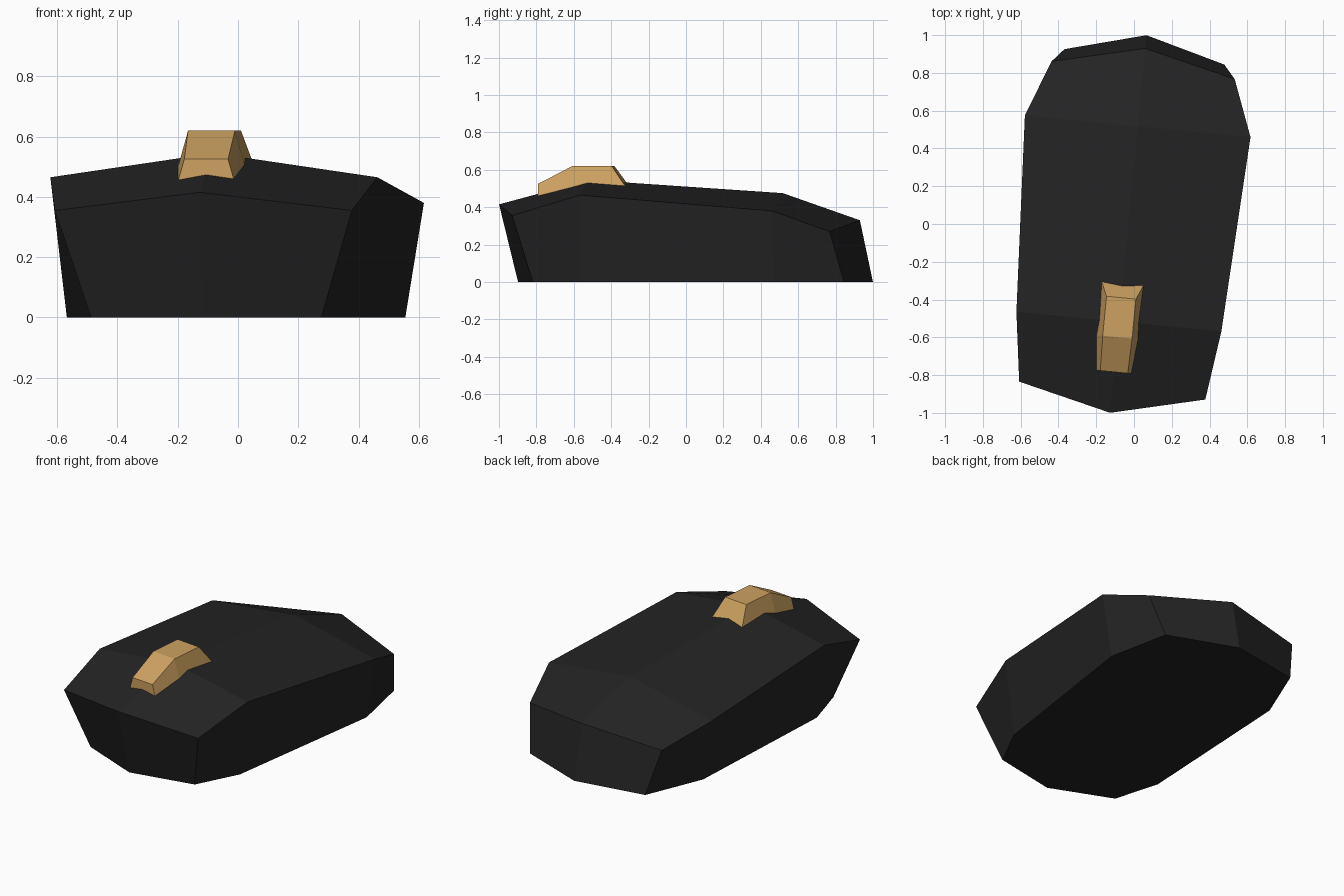
import bpy
import bmesh
import math

if "Cube" in bpy.data.objects:
    bpy.data.objects.remove(bpy.data.objects["Cube"], do_unlink=True)


def make_material(name, rgb):
    mat = bpy.data.materials.new(name)
    mat.use_nodes = True
    color = (*rgb, 1.0)
    mat.diffuse_color = color
    mat.node_tree.nodes["Principled BSDF"].inputs["Base Color"].default_value = color
    return mat


def section(top, bottom):
    """Mirrored ring; each rim is (half width, side y, side z, centre y, centre z)."""
    w, ys, zs, yc, zc = top
    v, yb, zb, yd, zd = bottom
    return [(-w, ys, zs), (0, yc, zc), (w, ys, zs),
            (v, yb, zb), (0, yd, zd), (-v, yb, zb)]


def loft(name, sections, mat):
    """Skin flat quads between successive rings and close both ends."""
    bm = bmesh.new()
    rings = [[bm.verts.new(p) for p in s] for s in sections]
    for a, b in zip(rings, rings[1:]):
        for i in range(len(a)):
            j = (i + 1) % len(a)
            bm.faces.new((a[i], a[j], b[j], b[i]))
    for r in (rings[0], rings[-1]):
        bm.faces.new((r[0], r[1], r[4], r[5]))
        bm.faces.new((r[1], r[2], r[3], r[4]))
    bmesh.ops.recalc_face_normals(bm, faces=bm.faces)
    mesh = bpy.data.meshes.new(name)
    bm.to_mesh(mesh)
    bm.free()
    mesh.materials.append(mat)
    obj = bpy.data.objects.new(name, mesh)
    bpy.context.collection.objects.link(obj)
    # The whole device is turned slightly clockwise
    obj.rotation_euler.z = math.radians(-5.5)
    obj.location = (-0.03, 0.003, 0)
    return obj


black = make_material("black plastic", (0.017, 0.017, 0.017))
tan = make_material("tan rubber", (0.61, 0.36, 0.12))

# Faceted shell, front to back, with a raised centre ridge
shell = [
    section((0.495, -0.889, 0.355, -1.007, 0.415), (0.384, -0.789, 0, -0.905, 0)),
    section((0.545, -0.522, 0.465, -0.522, 0.545), (0.490, -0.522, 0, -0.522, 0)),
    section((0.600, 0.517, 0.380, 0.517, 0.475), (0.538, 0.517, 0, 0.517, 0)),
    section((0.487, 0.815, 0.270, 0.931, 0.330), (0.425, 0.886, 0, 1.001, 0)),
]
loft("mouse_shell", shell, black)


# Scroll wheel: flared block sunk into the ridge
def wheel_section(top_half, top_y, top_z, base_half, base_y, base_z):
    return section((top_half, top_y, top_z, top_y, top_z),
                   (base_half, base_y, base_z, base_y, base_z))


wheel = [
    wheel_section(0.073, -0.790, 0.525, 0.103, -0.790, 0.42),
    wheel_section(0.078, -0.605, 0.620, 0.120, -0.605, 0.47),
    wheel_section(0.078, -0.395, 0.620, 0.115, -0.310, 0.50),
]
loft("scroll_wheel", wheel, tan)
